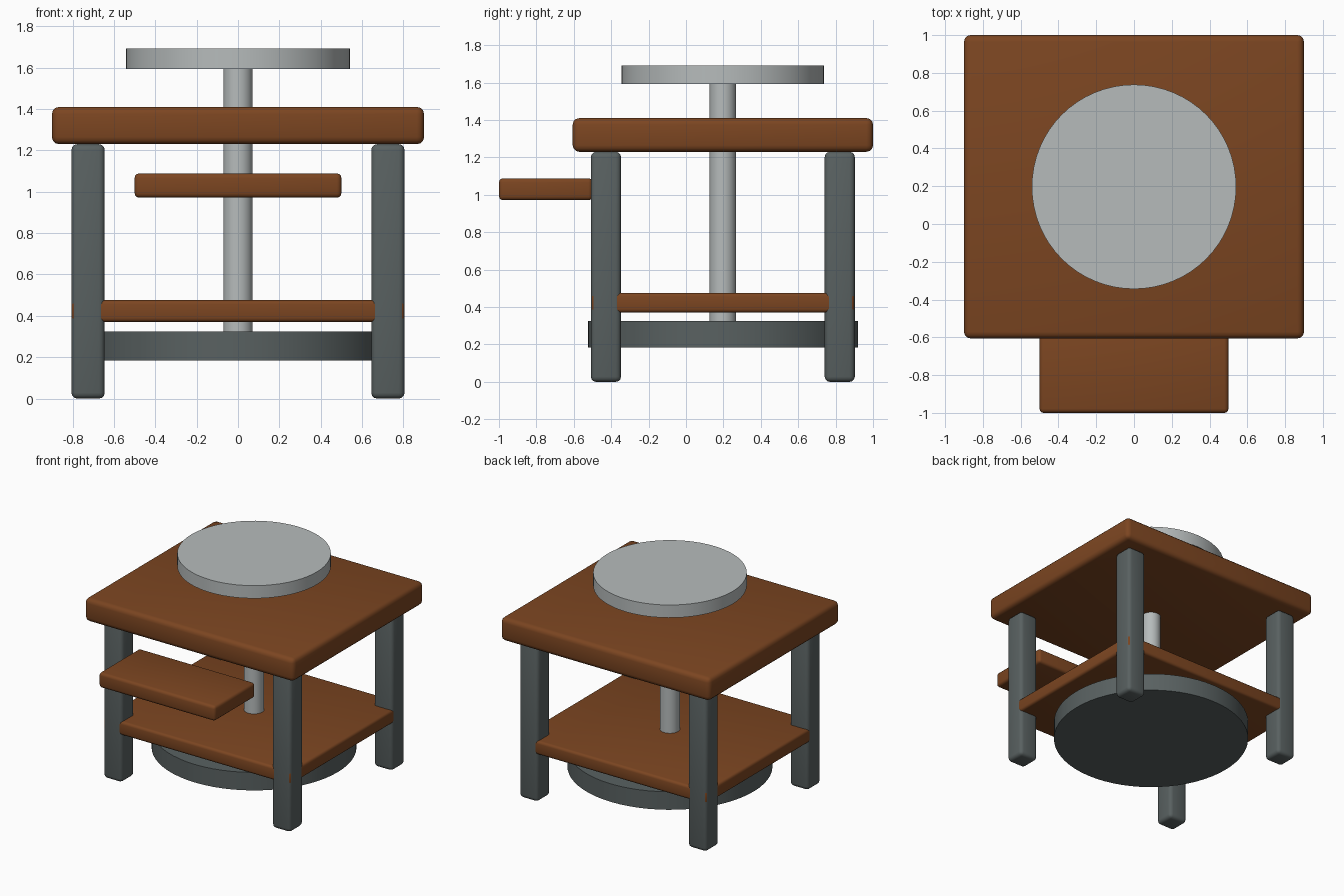
import bpy
import math

cube = bpy.data.objects.get("Cube")
if cube:
    bpy.data.objects.remove(cube, do_unlink=True)

CY = 0.197  # depth of the wheel axis


def material(name, rgb):
    mat = bpy.data.materials.new(name)
    mat.use_nodes = True
    mat.diffuse_color = (*rgb, 1)
    mat.node_tree.nodes["Principled BSDF"].inputs["Base Color"].default_value = (*rgb, 1)
    return mat


wood = material("brown wood", (0.20, 0.06, 0.015))
iron = material("dark iron", (0.10, 0.12, 0.12))
steel = material("pale steel", (0.47, 0.50, 0.50))


def finish(name, mat):
    obj = bpy.context.object
    obj.name = name
    obj.data.materials.append(mat)
    return obj


def block(name, mat, centre, size, bevel):
    """Box with softly rounded edges."""
    bpy.ops.mesh.primitive_cube_add(size=1, location=centre)
    obj = finish(name, mat)
    obj.scale = size
    bpy.ops.object.transform_apply(location=False, rotation=False, scale=True)
    mod = obj.modifiers.new("rounded edges", "BEVEL")
    mod.width = bevel
    mod.segments = 3
    bpy.ops.object.modifier_apply(modifier=mod.name)
    bpy.ops.object.shade_smooth_by_angle(angle=math.radians(35))
    return obj


def disc(name, mat, radius, bottom, top):
    """Upright cylinder on the wheel axis."""
    bpy.ops.mesh.primitive_cylinder_add(
        vertices=64, radius=radius, depth=top - bottom,
        location=(0, CY, (top + bottom) / 2))
    obj = finish(name, mat)
    bpy.ops.object.shade_smooth_by_angle(angle=math.radians(35))
    return obj


# Wooden boards
block("table_top", wood, (0, CY, 1.32), (1.8, 1.606, 0.18), 0.035)
block("seat", wood, (0, -0.75, 1.03), (1.0, 0.5, 0.117), 0.022)
block("lower_shelf", wood, (0, CY, 0.423), (1.608, 1.406, 0.106), 0.02)

# Four legs
for side, sx in (("left", 1), ("right", -1)):
    for end, sy in (("front", -1), ("back", 1)):
        block(f"{end}_{side}_leg", iron, (sx * 0.725, CY + sy * 0.625, 0.615),
              (0.161, 0.161, 1.23), 0.028)

# Turning parts
disc("flywheel", iron, 0.722, 0.185, 0.325)
disc("shaft", steel, 0.071, 0.25, 1.62)
disc("wheel_head", steel, 0.541, 1.593, 1.692)
